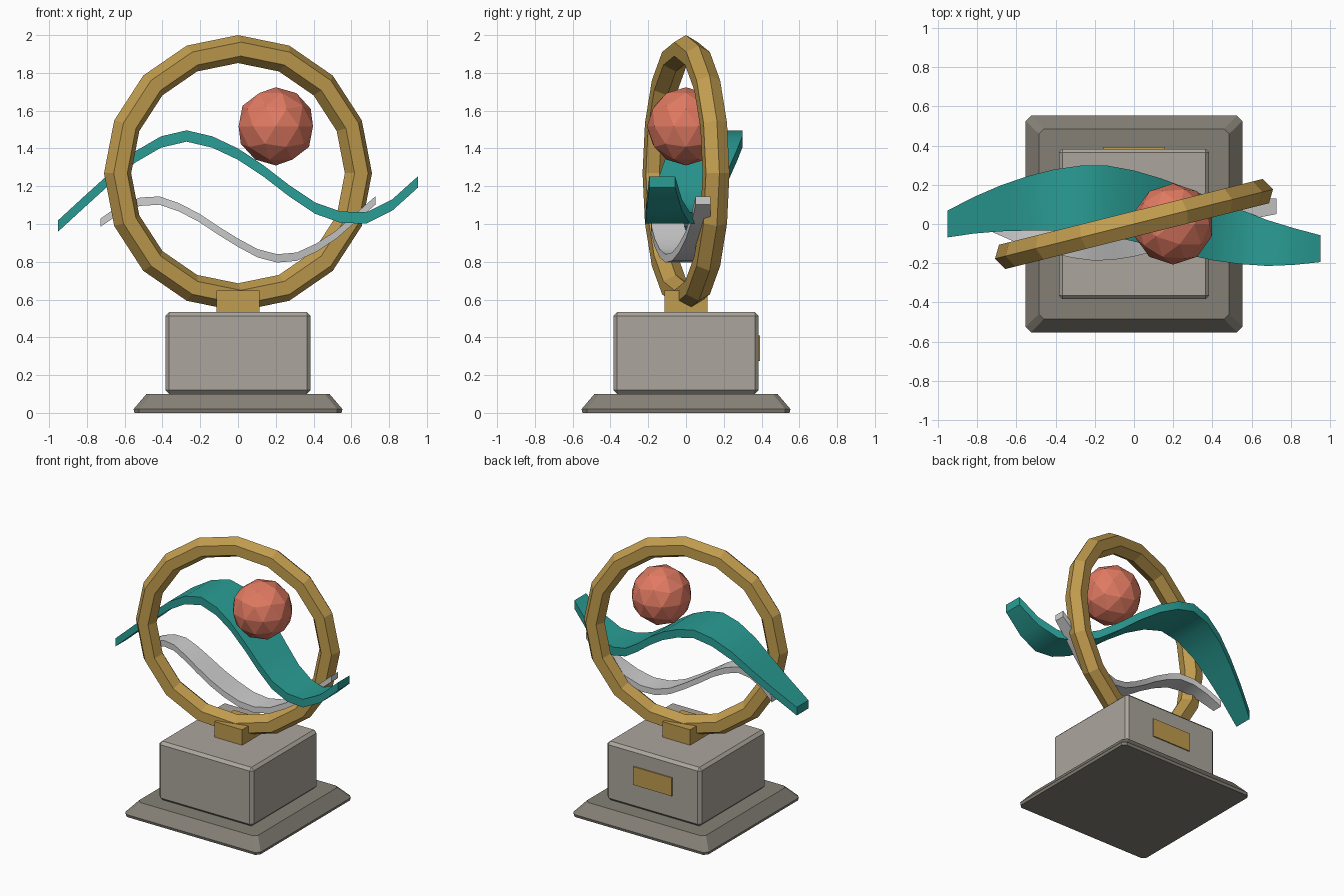
import bpy, bmesh, math
from mathutils import Matrix, Vector

if "Cube" in bpy.data.objects:
    bpy.data.objects.remove(bpy.data.objects["Cube"])


def material(name, hex_rgb):
    lin = []
    for i in (0, 2, 4):
        c = int(hex_rgb[i:i + 2], 16) / 255
        lin.append(c / 12.92 if c <= 0.04045 else ((c + 0.055) / 1.055) ** 2.4)
    m = bpy.data.materials.new(name)
    m.diffuse_color = (*lin, 1)
    m.use_nodes = True
    m.node_tree.nodes["Principled BSDF"].inputs["Base Color"].default_value = m.diffuse_color
    return m


GOLD = material("gold", "C19C4E")
TEAL = material("teal", "2A9D95")
CORAL = material("coral", "E07A62")
SILVER = material("silver", "CFCFCF")
STONE = material("light stone", "ABA59C")
DARK = material("dark stone", "858076")


def finish(name, bm, mat, smooth=None):
    bmesh.ops.recalc_face_normals(bm, faces=bm.faces[:])
    me = bpy.data.meshes.new(name)
    bm.to_mesh(me)
    bm.free()
    ob = bpy.data.objects.new(name, me)
    bpy.context.collection.objects.link(ob)
    me.materials.append(mat)
    if smooth:
        bpy.ops.object.select_all(action='DESELECT')
        ob.select_set(True)
        bpy.context.view_layer.objects.active = ob
        bpy.ops.object.shade_smooth_by_angle(angle=math.radians(smooth))
    return ob


def loft(bm, rings, closed=False):
    """Join equal vertex rings with quads, capping the ends unless closed."""
    vs = [[bm.verts.new(p) for p in r] for r in rings]
    n = len(vs[0])
    for a, b in zip(vs, vs[1:] + (vs[:1] if closed else [])):
        for j in range(n):
            k = (j + 1) % n
            bm.faces.new((a[j], a[k], b[k], b[j]))
    if not closed:
        bm.faces.new(vs[0])
        bm.faces.new(vs[-1])


def box(name, mat, x, y, z, bevel=0):
    bm = bmesh.new()
    size = Matrix.Diagonal((x[1] - x[0], y[1] - y[0], z[1] - z[0], 1))
    mid = Matrix.Translation((sum(x) / 2, sum(y) / 2, sum(z) / 2))
    bmesh.ops.create_cube(bm, size=1, matrix=mid @ size)
    if bevel:
        bmesh.ops.bevel(bm, geom=bm.edges[:], offset=bevel, segments=1,
                        affect='EDGES', profile=0.5)
    return finish(name, bm, mat)


def ribbon(name, mat, half_len, tops, centres, w_end, w_add, thick):
    """Flat wavy band: wider in the middle, vertical thickness."""
    rings, n = [], len(tops) - 1
    for i, (z, y) in enumerate(zip(tops, centres)):
        x = half_len * (2 * i / n - 1)
        w = (w_end + w_add * math.sin(math.pi * i / n)) / 2
        rings.append([(x, y - w, z - thick), (x, y + w, z - thick),
                      (x, y + w, z), (x, y - w, z)])
    bm = bmesh.new()
    loft(bm, rings)
    return finish(name, bm, mat, 30)


# stepped base: tapered slab with clipped corners
def octagon(h, c, z):
    return [(h, -h + c, z), (h, h - c, z), (h - c, h, z), (-h + c, h, z),
            (-h, h - c, z), (-h, -h + c, z), (-h + c, -h, z), (h - c, -h, z)]


bm = bmesh.new()
loft(bm, [octagon(0.548, 0.025, 0), octagon(0.553, 0.028, 0.02),
          octagon(0.485, 0.025, 0.1)])
finish("base_slab", bm, DARK)

# plinth, plaque on the back, and ring mount
box("plinth", STONE, (-0.384, 0.384), (-0.384, 0.384), (0.1, 0.533), 0.02)
box("plaque", GOLD, (-0.158, 0.158), (0.38, 0.392), (0.275, 0.41))
box("ring_mount", GOLD, (-0.113, 0.113), (-0.113, 0.113), (0.52, 0.647))

# ring: 16 sides with a hexagonal section, turned about z
bm = bmesh.new()
R, r = 0.657, 0.074
rings = []
for i in range(16):
    a = math.tau * i / 16
    rings.append([((R + r * math.cos(b)) * math.cos(a), r * math.sin(b),
                   (R + r * math.cos(b)) * math.sin(a))
                  for b in (math.tau * j / 6 for j in range(6))])
loft(bm, rings, closed=True)
bm.transform(Matrix.Translation((0, 0, 1.269)) @ Matrix.Rotation(math.radians(14), 4, 'Z'))
finish("ring", bm, GOLD)

# sphere
bm = bmesh.new()
bmesh.ops.create_icosphere(bm, subdivisions=2, radius=0.207,
                           matrix=Matrix.Translation((0.2, 0, 1.517)))
finish("sphere", bm, CORAL)

# ribbons
ribbon("wide_ribbon", TEAL, 0.952,
       [1.02, 1.145, 1.268, 1.385, 1.464, 1.496, 1.464, 1.40, 1.31, 1.205,
        1.114, 1.066, 1.062, 1.13, 1.252],
       [0, 0.045, 0.08, 0.105, 0.122, 0.128, 0.12, 0.092, 0.055, 0.013,
        -0.03, -0.066, -0.097, -0.115, -0.126],
       0.137, 0.225, 0.06)
ribbon("narrow_ribbon", SILVER, 0.727,
       [1.03, 1.10, 1.14, 1.146, 1.11, 1.056, 0.987, 0.923, 0.867, 0.84,
        0.849, 0.897, 0.965, 1.056, 1.146],
       [0, -0.035, -0.06, -0.08, -0.095, -0.103, -0.095, -0.077, -0.052,
        -0.025, 0.005, 0.035, 0.06, 0.08, 0.09],
       0.078, 0.1, 0.044)
